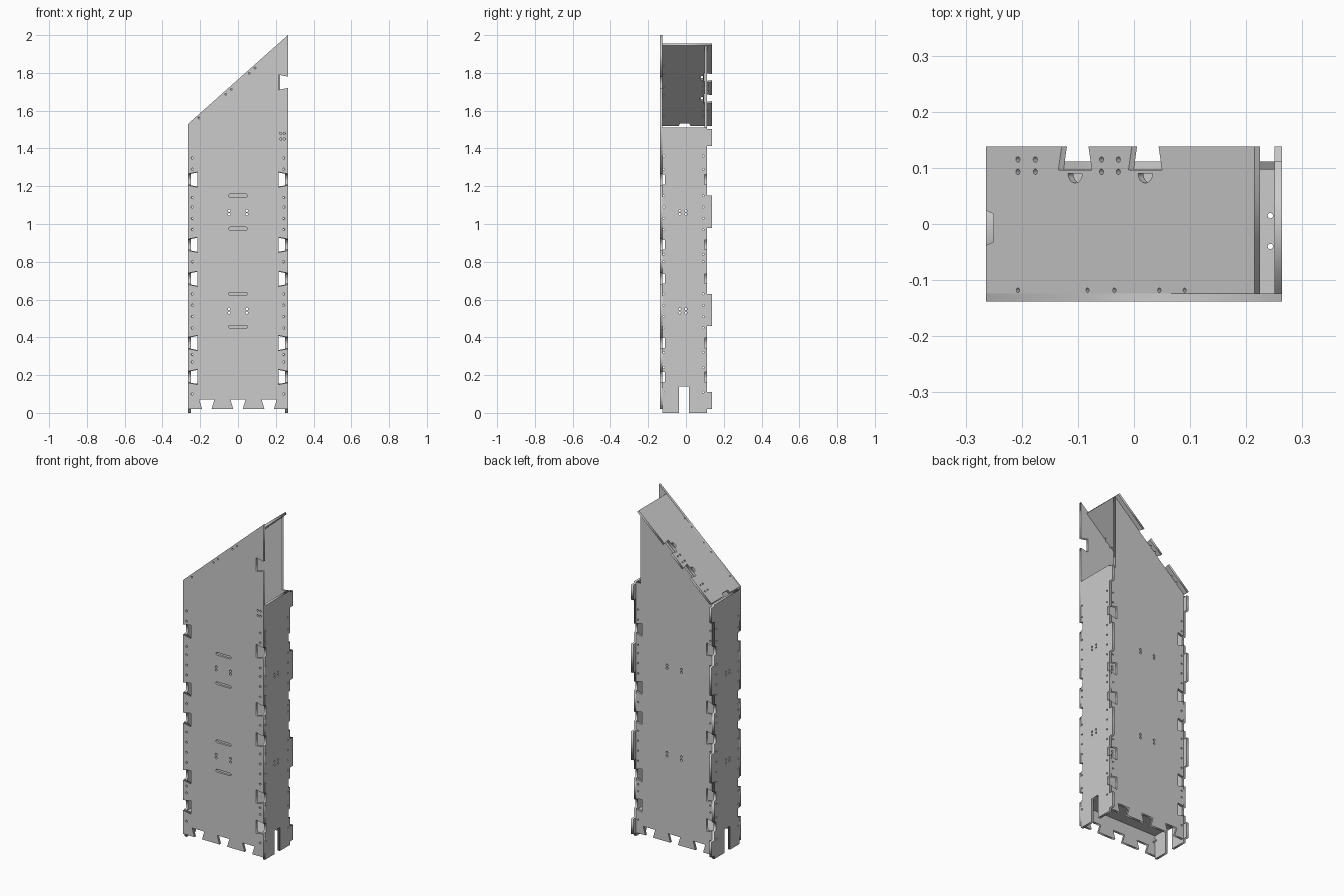
import bpy, math
from mathutils import Matrix, Vector

if "Cube" in bpy.data.objects:
    bpy.data.objects.remove(bpy.data.objects["Cube"])

T = 0.014                      # sheet thickness
W, Y0, YB, Y1 = 0.264, -0.138, 0.111, 0.138
ZL, ZR = 1.53, 2.0             # roof line at left and right
ANG = math.atan2(ZR - ZL, 2 * W)
CA, SA = math.cos(ANG), math.sin(ANG)


def line_z(x):
    return ZL + (x + W) * math.tan(ANG)


def edge(p, q, cuts=()):
    """Points from p towards q (q excluded); cuts = (distance, outer half, inner half, depth)."""
    p, q = Vector(p), Vector(q)
    d = (q - p).normalized()
    n = Vector((-d.y, d.x))
    pts = [p]
    for t, a, b, dep in sorted(cuts):
        pts += [p + d * (t - a), p + d * (t - b) + n * dep,
                p + d * (t + b) + n * dep, p + d * (t + a)]
    return pts


def circle(x, y, r=0.006, n=10):
    return [Vector((x + r * math.cos(i * math.tau / n), y + r * math.sin(i * math.tau / n))) for i in range(n)]


def slot(x, y, half, r):
    pts = []
    for side, start in ((1, -90), (-1, 90)):
        for i in range(7):
            a = math.radians(start + i * 30)
            pts.append(Vector((x + side * (half - r) + r * math.cos(a), y + r * math.sin(a))))
    return pts


def half_disc(x, y, r):
    return [Vector((x + r * math.cos(math.pi + i * math.pi / 8), y + r * math.sin(math.pi + i * math.pi / 8))) for i in range(9)]


def panel(name, outline, holes, u, v, origin):
    """Flat sheet with holes, centred on the plane spanned by u and v."""
    cu = bpy.data.curves.new(name, 'CURVE')
    cu.dimensions, cu.fill_mode, cu.extrude = '2D', 'BOTH', T / 2
    for loop in [outline] + holes:
        s = cu.splines.new('POLY')
        s.points.add(len(loop) - 1)
        for pt, co in zip(s.points, loop):
            pt.co = (co.x, co.y, 0, 1)
        s.use_cyclic_u = True
    ob = bpy.data.objects.new(name, cu)
    bpy.context.collection.objects.link(ob)
    u, v = Vector(u), Vector(v)
    m = Matrix((u, v, u.cross(v))).transposed().to_4x4()
    m.translation = origin
    ob.matrix_world = m
    bpy.ops.object.select_all(action='DESELECT')
    ob.select_set(True)
    bpy.context.view_layer.objects.active = ob
    bpy.ops.object.convert(target='MESH')
    return ob


JOINTS = (0.19, 0.37, 0.71, 0.89, 1.235)
RIVETS = (0.10, 0.27, 0.31, 0.45, 0.51, 0.57, 0.63, 0.80, 0.97, 1.03, 1.09, 1.14, 1.29, 1.35)
FEET = [(c, 0.025, 0.04, 0.05) for c in (-0.165, 0, 0.165)]
MOUNTS = [circle(x, z, 0.007) for x in (-0.047, 0.047) for z in (0.53, 0.55, 1.052, 1.07)]

# Front panel
B = 0.02
out = edge((-W, B), (W, B), [(c + W, a, b, d) for c, a, b, d in FEET])
out += edge((W, B), (W, ZR), [(z - B, 0.03, 0.04, 0.05) for z in JOINTS + (1.75,)])
out += edge((W, ZR), (-W, ZL))
out += edge((-W, ZL), (-W, B), [(ZL - z, 0.03, 0.04, 0.05) for z in JOINTS])
holes = [circle(s * 0.242, z) for s in (-1, 1) for z in RIVETS] + MOUNTS
holes += [slot(0, z, 0.05, 0.008) for z in (0.455, 0.63, 0.975, 1.15)]
holes += [circle(x, line_z(x) - 0.02, 0.005) for x in (-0.207, -0.065, -0.035, 0.06, 0.09)]
holes += [circle(x, z) for x in (0.226, 0.245) for z in (1.45, 1.48)]
panel("front_panel", out, holes, (1, 0, 0), (0, 0, 1), (0, Y0 + T / 2, 0))

# Back panel, inset between the sides and under the roof
WB, XS, ZS = W - T, 0.222, 1.51
drop = T / CA + 0.001
out = edge((-WB, B), (WB, B), [(c + WB, a, b, d) for c, a, b, d in FEET])
out += edge((WB, B), (WB, ZS), [(z - B, 0.03, 0.038, 0.038) for z in JOINTS])
out += [Vector((WB, ZS)), Vector((XS, ZS)), Vector((XS, line_z(XS) - drop))]
ztop = line_z(-WB) - drop
out += edge((-WB, ztop), (-WB, B), [(ztop - z, 0.03, 0.038, 0.038) for z in JOINTS])
holes = [circle(s * 0.238, z, 0.005) for s in (-1, 1) for z in RIVETS] + MOUNTS
panel("back_panel", out, holes, (1, 0, 0), (0, 0, 1), (0, YB - T / 2, 0))

# Side panels with a foot slot and rear tabs
F = Y0 + T
H = 1.512
tabs = [(0.065, 0.045), (0.545, 0.085), (1.065, 0.085), (1.457, 0.045)]
out = edge((F, 0), (YB, 0), [(-0.01 - F, 0.026, 0.026, 0.14)])
out += edge((YB, 0), (YB, H), [(z, h, h, YB - Y1) for z, h in tabs]
            + [(z, 0.026, 0.026, 0.014) for z in JOINTS])
out += edge((YB, H), (F, H))
out += edge((F, H), (F, 0), [(H - z, 0.026, 0.026, 0.012) for z in JOINTS])
side_z = (0.11, 0.24, 0.32, 0.45, 0.51, 0.57, 0.63, 0.80, 0.84, 0.97, 1.03, 1.09, 1.15, 1.29, 1.36)
holes = [circle(y, z, 0.005) for y in (-0.117, 0.091) for z in side_z]
holes += [circle(y, z) for y in (-0.033, 0.0) for z in (0.53, 0.55, 1.052, 1.07)]
for name, s in (("left_panel", -1), ("right_panel", 1)):
    panel(name, out, holes, (0, 1, 0), (0, 0, 1), (s * (W - T / 2), 0, 0))

# Sloping roof panel, coordinates run along the slope
L = (0.215 + W) / CA


def su(x):
    return (x + W) / CA


out = edge((0, F), (L, F)) + edge((L, F), (L, Y1))
out += edge((L, Y1), (0, Y1), [(L - su(x), 0.032, 0.04, 0.042) for x in (-0.105, 0.02)])
out += edge((0, Y1), (0, F), [(Y1 + 0.007, 0.031, 0.025, 0.018)])
holes = [circle(su(x), y, 0.005) for x in (-0.207, -0.176, -0.058, -0.028) for y in (0.093, 0.115)
         ]
holes += [circle(su(x), -0.118, 0.004) for x in (-0.207, -0.083, -0.035, 0.045, 0.09)]
holes += [half_disc(su(x), 0.09, 0.017) for x in (-0.105, 0.02)]
panel("roof_panel", out, holes, (CA, 0, SA), (0, 1, 0),
      (-W + SA * T / 2, 0, ZL - CA * T / 2))

# Floor panel above the foot slots
out = edge((-WB, F), (WB, F)) + edge((WB, F), (WB, YB - T)) + edge((WB, YB - T), (-WB, YB - T)) \
    + edge((-WB, YB - T), (-WB, F))
holes = [circle(s * 0.243, y, 0.005) for s in (-1, 1) for y in (-0.04, 0.015)]
panel("floor_panel", out, holes, (1, 0, 0), (0, 1, 0), (0, 0, 0.148))
